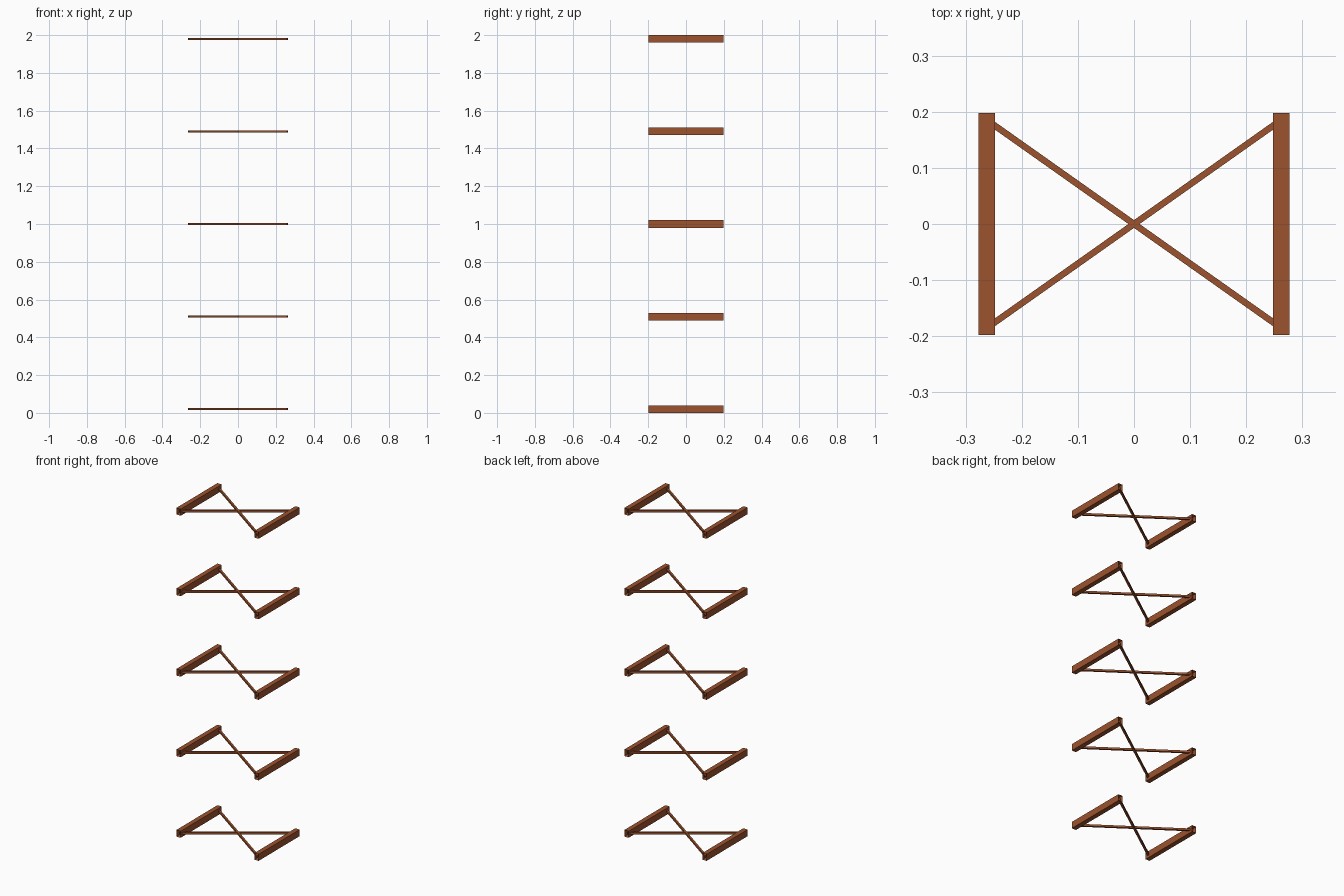
import bpy, bmesh, math
from mathutils import Matrix

if "Cube" in bpy.data.objects:
    bpy.data.objects.remove(bpy.data.objects["Cube"])

brown = bpy.data.materials.new("brown_wood")
brown.diffuse_color = (0.335, 0.085, 0.027, 1)
brown.use_nodes = True
brown.node_tree.nodes["Principled BSDF"].inputs["Base Color"].default_value = brown.diffuse_color

RAIL_X, RAIL_W, RAIL_L, RAIL_H = 0.2625, 0.029, 0.395, 0.04
BRACE_Y, BRACE_T = 0.1855, 0.0115
TIERS, STEP = 5, 0.49


def beam(name, loc, size, angle=0.0, open_ends=False):
    """Box lying along its local y axis, optionally a hollow sleeve without end caps."""
    bm = bmesh.new()
    bmesh.ops.create_cube(bm, size=1, matrix=Matrix.Diagonal((*size, 1)))
    if open_ends:
        bm.normal_update()
        caps = [f for f in bm.faces if abs(f.normal.y) > 0.9]
        bmesh.ops.delete(bm, geom=caps, context='FACES_ONLY')
    mesh = bpy.data.meshes.new(name)
    bm.to_mesh(mesh)
    bm.free()
    mesh.materials.append(brown)
    obj = bpy.data.objects.new(name, mesh)
    obj.location = loc
    obj.rotation_euler.z = angle
    bpy.context.collection.objects.link(obj)


brace_len = 2 * math.hypot(RAIL_X, BRACE_Y)
brace_angle = math.atan2(RAIL_X, BRACE_Y)

for i in range(TIERS):
    z = RAIL_H / 2 + i * STEP
    for side, s in (("left", -1), ("right", 1)):
        # open-ended side rail
        beam(f"{side}_rail_{i + 1}", (s * RAIL_X, 0, z),
             (RAIL_W, RAIL_L, RAIL_H), open_ends=True)
        # diagonal brace running between the rail centres
        beam(f"{side}_brace_{i + 1}", (0, 0, z),
             (BRACE_T, brace_len, BRACE_T), s * brace_angle)
